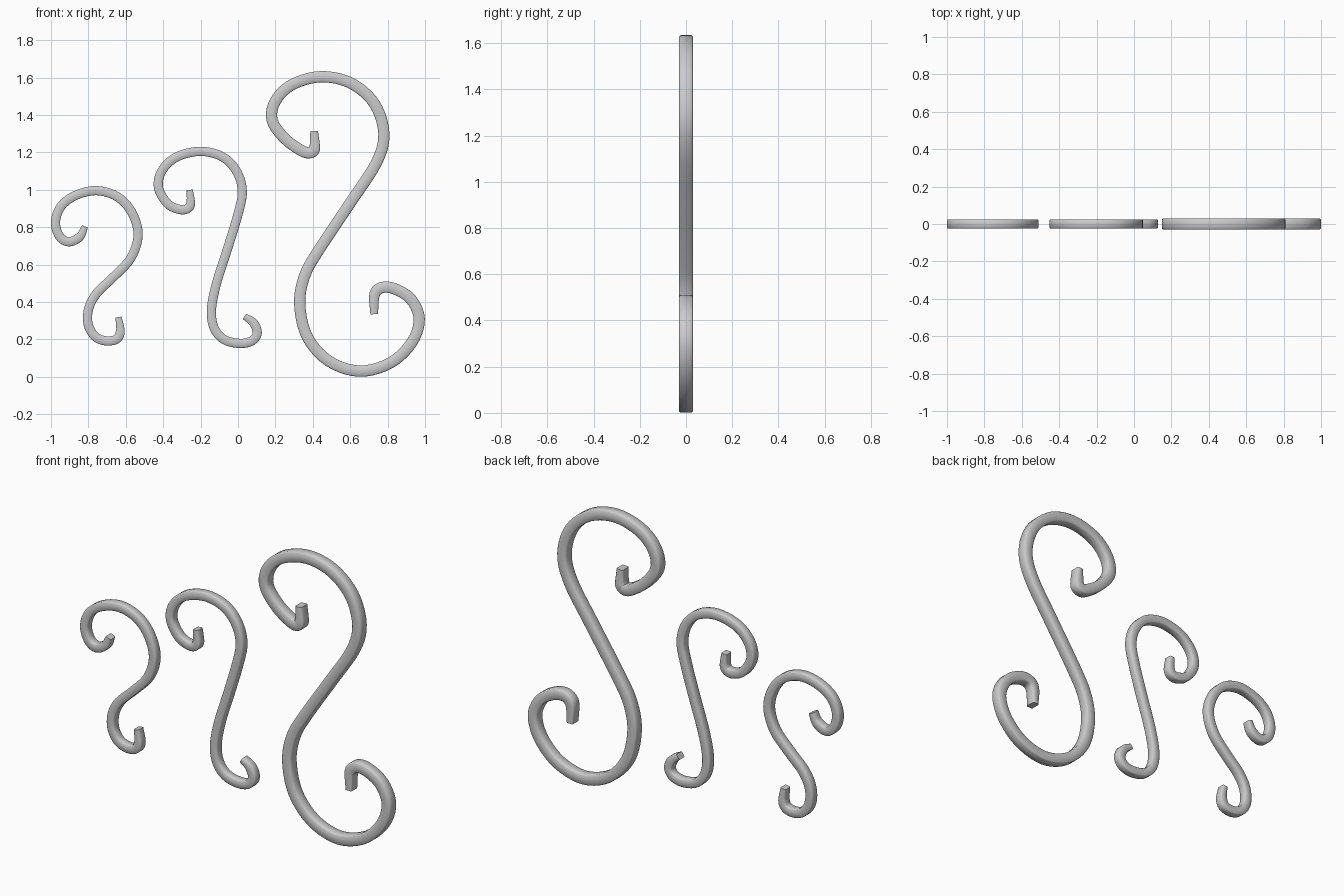
import bpy
import bmesh
from mathutils import Vector

if "Cube" in bpy.data.objects:
    bpy.data.objects.remove(bpy.data.objects["Cube"])

# Half thickness and centre line of each scroll, (x, z) in hundredths of a unit
PATHS = {
    "small_scroll": (0.0245, [
        (-81.8, 80.5), (-84.5, 75), (-90.5, 72.2), (-95.5, 75.3), (-97.6, 83),
        (-94.4, 91.5), (-86.5, 97.2), (-75.5, 99.6), (-64.5, 96.3), (-56.8, 88),
        (-53.4, 76), (-57.3, 63.5), (-67, 53), (-75.3, 45), (-79.7, 37),
        (-80.2, 28.5), (-76.8, 22), (-71, 19.3), (-65, 20.2), (-62.9, 24.5), (-63.9, 32)]),
    "middle_scroll": (0.0245, [
        (-25.8, 100), (-25.3, 93), (-27, 90), (-31, 89.5), (-37.5, 92.5),
        (-42.5, 101), (-40.8, 110), (-33, 117.5), (-20, 120.6), (-8, 117.5),
        (-0.5, 109.5), (2.3, 99), (0, 87), (-5.6, 68.5), (-11.5, 50), (-14.2, 36),
        (-12.8, 26.3), (-7.5, 20), (1, 17.9), (7.5, 19.3), (10.3, 23.5),
        (8.2, 29), (3.5, 32.3)]),
    "large_scroll": (0.03, [
        (40.7, 131.5), (41, 123), (39.5, 120.2), (35, 120.5), (25.5, 127),
        (18.3, 137), (20, 147.5), (29, 156.3), (44.5, 160.5), (60.5, 157),
        (73, 146), (78, 130), (74, 114.5), (60, 93), (43, 67.5), (35.6, 54),
        (33, 39), (37, 21.5), (48.5, 8.5), (65, 3.1), (81.5, 7.5), (93, 18.5),
        (96.9, 31), (92.5, 41.5), (84, 47), (77, 47.8), (73, 44), (72.8, 33.5)]),
}
# Square bar with slightly eased corners, (across, depth)
SECTION = [(1, .8), (.8, 1), (-.8, 1), (-1, .8), (-1, -.8), (-.8, -1), (.8, -1), (1, -.8)]


def smooth_path(points, steps=5):
    """Catmull-Rom curve through the points."""
    p = [Vector(q) / 100 for q in points]
    p = [2 * p[0] - p[1]] + p + [2 * p[-1] - p[-2]]
    out = []
    for a, b, c, d in zip(p, p[1:], p[2:], p[3:]):
        for i in range(steps):
            t = i / steps
            out.append(0.5 * (2 * b + (c - a) * t + (2 * a - 5 * b + 4 * c - d) * t ** 2
                              + (3 * b - a - 3 * c + d) * t ** 3))
    return out + [p[-2]]


def scroll(name, half, points):
    """Sweep the bar section along the path; the tips narrow in the plane."""
    path = smooth_path(points)
    bm = bmesh.new()
    rings = []
    last = len(path) - 1
    for i, q in enumerate(path):
        tangent = (path[min(i + 1, last)] - path[max(i - 1, 0)]).normalized()
        side = Vector((-tangent.y, tangent.x))
        width = half * min(1, 0.68 + 0.32 * min(i, last - i) / 6)
        ring = []
        for u, v in SECTION:
            c = q + side * u * width
            ring.append(bm.verts.new((c.x, v * half, c.y)))
        rings.append(ring)
    n = len(SECTION)
    for a, b in zip(rings, rings[1:]):
        for k in range(n):
            bm.faces.new((a[k], a[(k + 1) % n], b[(k + 1) % n], b[k]))
    bm.faces.new(rings[0])
    bm.faces.new(rings[-1])
    bmesh.ops.recalc_face_normals(bm, faces=bm.faces)
    mesh = bpy.data.meshes.new(name)
    bm.to_mesh(mesh)
    bm.free()
    obj = bpy.data.objects.new(name, mesh)
    bpy.context.collection.objects.link(obj)

    # Smooth bar with crisp end caps
    bpy.ops.object.select_all(action="DESELECT")
    obj.select_set(True)
    bpy.context.view_layer.objects.active = obj
    bpy.ops.object.shade_smooth_by_angle(angle=1.0)


for part, (half, pts) in PATHS.items():
    scroll(part, half, pts)
